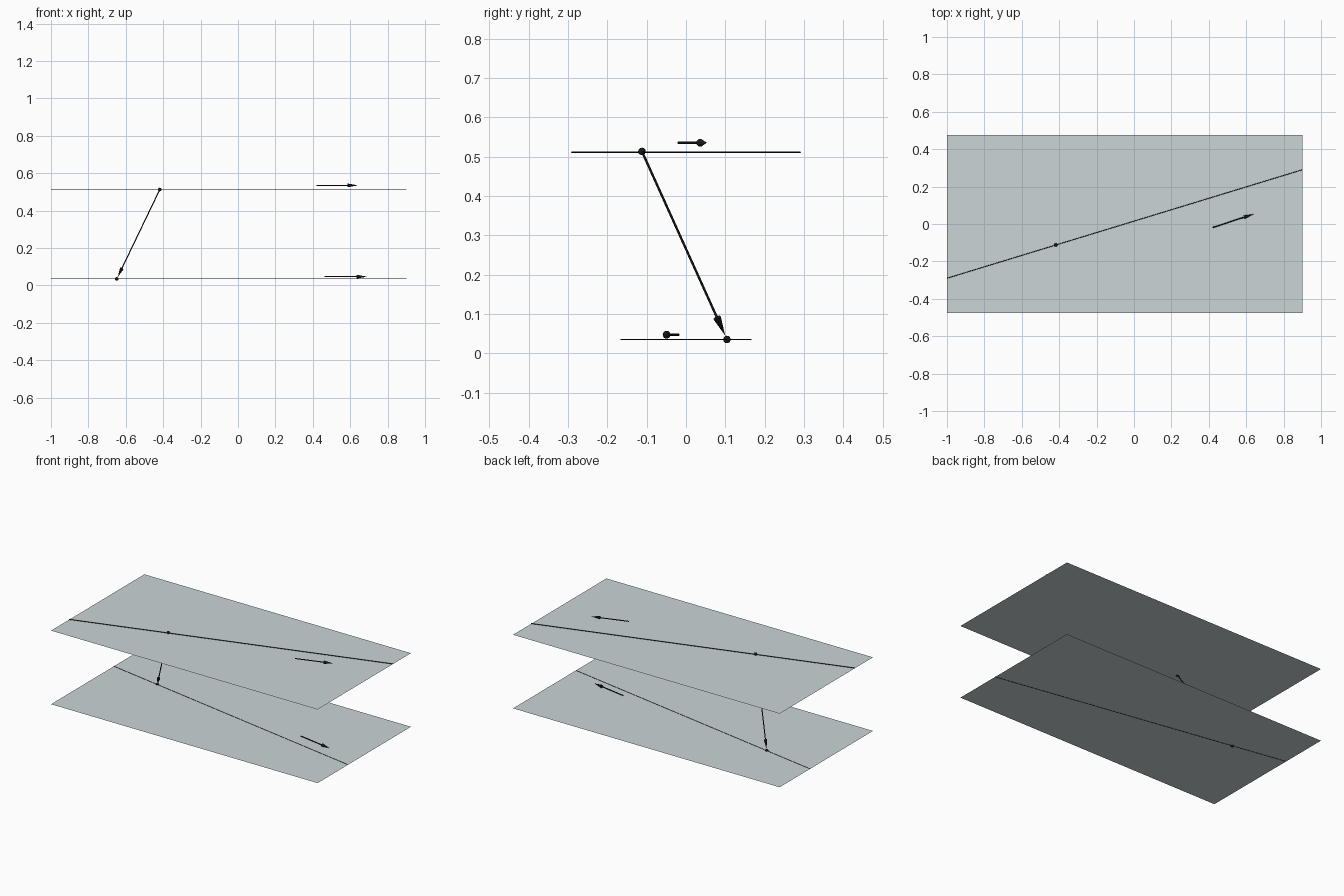
import bpy
from mathutils import Vector

if "Cube" in bpy.data.objects:
    bpy.data.objects.remove(bpy.data.objects["Cube"])


def material(name, rgb):
    m = bpy.data.materials.new(name)
    m.diffuse_color = (*rgb, 1)
    m.use_nodes = True
    m.node_tree.nodes["Principled BSDF"].inputs["Base Color"].default_value = m.diffuse_color
    return m


BLACK = material("black_ink", (0.01, 0.01, 0.01))
SHEET = material("sheet_grey", (0.60, 0.66, 0.68))


def finish(name, mat, smooth=True):
    ob = bpy.context.object
    ob.name = name
    ob.data.materials.append(mat)
    if smooth:
        bpy.ops.object.shade_smooth_by_angle()
    return ob


def rod(name, a, b, r1, r2=None):
    """Cylinder, or cone when r2 differs, running from a to b."""
    a, b = Vector(a), Vector(b)
    d = b - a
    bpy.ops.mesh.primitive_cone_add(
        vertices=16, radius1=r1, radius2=r1 if r2 is None else r2,
        depth=d.length, location=(a + b) / 2,
        rotation=d.to_track_quat('Z', 'Y').to_euler())
    return finish(name, BLACK)


def arrow(name, a, b, head=0.055):
    a, b = Vector(a), Vector(b)
    neck = b - (b - a).normalized() * head
    rod(name + "_shaft", a, neck, 0.003)
    rod(name + "_head", neck, b, 0.010, 0)


def dot(name, p):
    bpy.ops.mesh.primitive_uv_sphere_add(segments=20, ring_count=12,
                                         radius=0.0095, location=p)
    finish(name, BLACK)


# Two parallel sheets
for name, z in (("upper_plane", 0.509), ("lower_plane", 0.035)):
    bpy.ops.mesh.primitive_plane_add(size=1, location=(-0.05, 0, z))
    bpy.context.object.scale = (1.9, 0.95, 1)
    bpy.ops.object.transform_apply(location=False, rotation=False, scale=True)
    finish(name, SHEET, smooth=False)

# Skew lines lying in the sheets
rod("upper_line", (-1, -0.29, 0.511), (0.9, 0.29, 0.511), 0.002)
rod("lower_line", (-1, 0.165, 0.035), (0.9, -0.165, 0.035), 0.0015)

# Marked points and the arrow joining them
upper = Vector((-0.418, -0.112, 0.513))
lower = Vector((-0.648, 0.104, 0.035))
dot("upper_point", upper)
dot("lower_point", lower)
arrow("joining_arrow", upper, lower + (upper - lower).normalized() * 0.011)

# Direction arrows hovering beside each line
arrow("upper_direction", (0.42, -0.019, 0.535), (0.64, 0.053, 0.535))
arrow("lower_direction", (0.463, -0.019, 0.047), (0.69, -0.059, 0.047))
